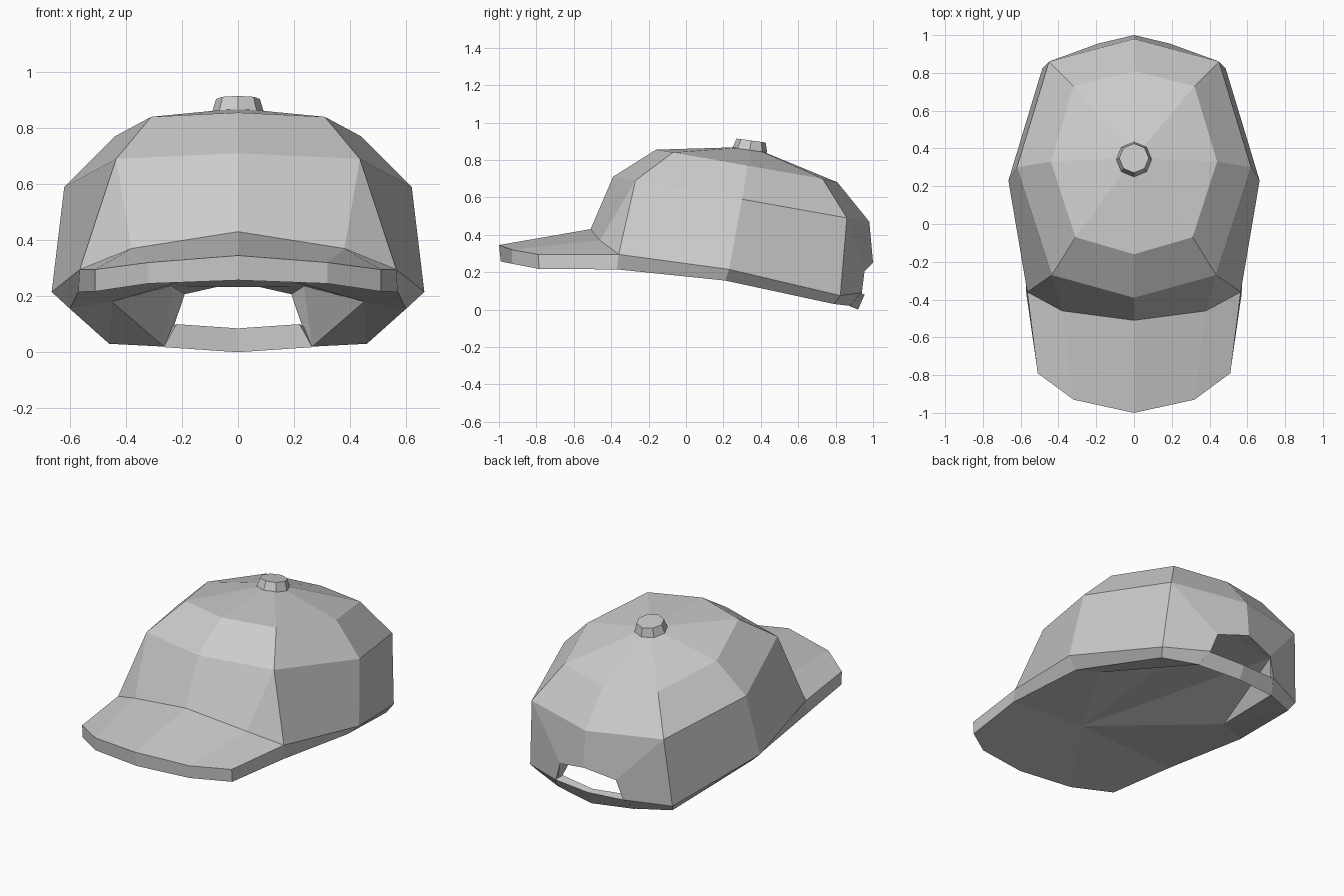
import bpy, bmesh
from math import radians
from mathutils import Matrix

cube = bpy.data.objects.get("Cube")
if cube:
    bpy.data.objects.remove(cube, do_unlink=True)

COLOUR = (0.6, 0.6, 0.6, 1)
fabric = bpy.data.materials.new("light_grey_fabric")
fabric.use_nodes = True
fabric.diffuse_color = COLOUR
fabric.node_tree.nodes["Principled BSDF"].inputs["Base Color"].default_value = COLOUR


def finish(name, bm):
    bmesh.ops.recalc_face_normals(bm, faces=bm.faces)
    mesh = bpy.data.meshes.new(name)
    bm.to_mesh(mesh)
    bm.free()
    mesh.materials.append(fabric)
    obj = bpy.data.objects.new(name, mesh)
    bpy.context.collection.objects.link(obj)


def bridge(one, two):
    """Faces between two rows of points; a repeated point gives a triangle."""
    return [(one[i], one[i + 1], two[i + 1], two[i]) for i in range(len(one) - 1)]


def mirrored(name, faces):
    """Build the +x half given as point loops, plus its mirror image."""
    bm = bmesh.new()
    for side in (1, -1):
        for face in faces:
            loop = list(dict.fromkeys(face))
            bm.faces.new([bm.verts.new((side * x, y, z)) for x, y, z in loop])
    bmesh.ops.remove_doubles(bm, verts=bm.verts, dist=0.0005)
    finish(name, bm)


# Crown rows, each running from the front centre round to the back centre
apex = [(0, 0.35, 0.87)] * 5
upper = [(0, -0.16, 0.855), (0.31, -0.07, 0.84), (0.44, 0.33, 0.77),
         (0.32, 0.73, 0.7), (0, 0.81, 0.68)]
middle = [(0, -0.39, 0.71), (0.435, -0.27, 0.69), (0.62, 0.3, 0.59),
          (0.45, 0.86, 0.49), (0, 0.98, 0.47)]
# Seam where crown meets brim, above and below, then the lower hem
seam = [(0, -0.51, 0.43), (0.38, -0.46, 0.37), (0.565, -0.36, 0.295)]
front_under, corner_under = (0, -0.455, 0.31), (0.57, -0.37, 0.215)
seam_under = [front_under, front_under, corner_under]
side = [(0.665, 0.23, 0.215), (0.485, 0.825, 0.075)]
hem = [corner_under, (0.6, 0.21, 0.155), (0.46, 0.79, 0.03), (0.265, 0.875, 0.02)]
# Back opening, outside and inside, and the shallow ceiling under the crown
hole = [(0, 1, 0.25), (0.19, 0.955, 0.207), (0.23, 0.94, 0.09)]
hole_in = [(0, 0.93, 0.232), (0.235, 0.9, 0.235), hem[-1]]
ceiling_side = (0.45, 0.245, 0.18)

spread = [middle[0], middle[1], middle[1], middle[2], middle[3]]
crown = bridge(apex, upper) + bridge(upper, middle) + bridge(spread, seam + side)
crown += [(middle[3], middle[4], hole[0], hole[1]),
          (middle[3], hole[1], hole[2], side[-1])]
crown += bridge([seam[-1]] + side + [hole[-1]], hem)
crown += bridge(hole, hole_in) + bridge(seam, seam_under)
crown += bridge([front_under] + hem, [ceiling_side] * 5)
crown += [(hem[-1], hole_in[1], ceiling_side),
          (front_under, ceiling_side, hole_in[1]),
          (front_under, hole_in[1], hole_in[0])]
mirrored("crown", crown)

# Brim slab
rim = [(0, -1, 0.345), (0.32, -0.93, 0.32), (0.51, -0.79, 0.295)]
rim_under = [(0, -0.99, 0.257), (0.32, -0.93, 0.245), (0.51, -0.785, 0.217)]
brim = bridge(seam, rim) + bridge(rim, rim_under) + bridge(rim_under, seam_under)
brim += bridge(seam_under, seam)
brim.append((seam[-1], rim[-1], rim_under[-1], seam_under[-1]))
mirrored("brim", brim)

# Strap across the back opening
middle_section = [(0, 0.955, 0.08), (0, 0.92, 0), (0, 0.91, 0.085)]
end_section = [(0.24, 0.935, 0.088), (0.265, 0.875, 0.018), (0.22, 0.885, 0.1)]
strap = bridge(middle_section + middle_section[:1], end_section + end_section[:1])
mirrored("back_strap", strap + [tuple(end_section)])

# Button on top, leaning back slightly
bm = bmesh.new()
place = Matrix.Translation((0, 0.345, 0.878)) @ Matrix.Rotation(radians(-8), 4, "X")
bmesh.ops.create_cone(bm, cap_ends=True, segments=8, radius1=0.094, radius2=0.078,
                      depth=0.052, matrix=place)
finish("top_button", bm)
